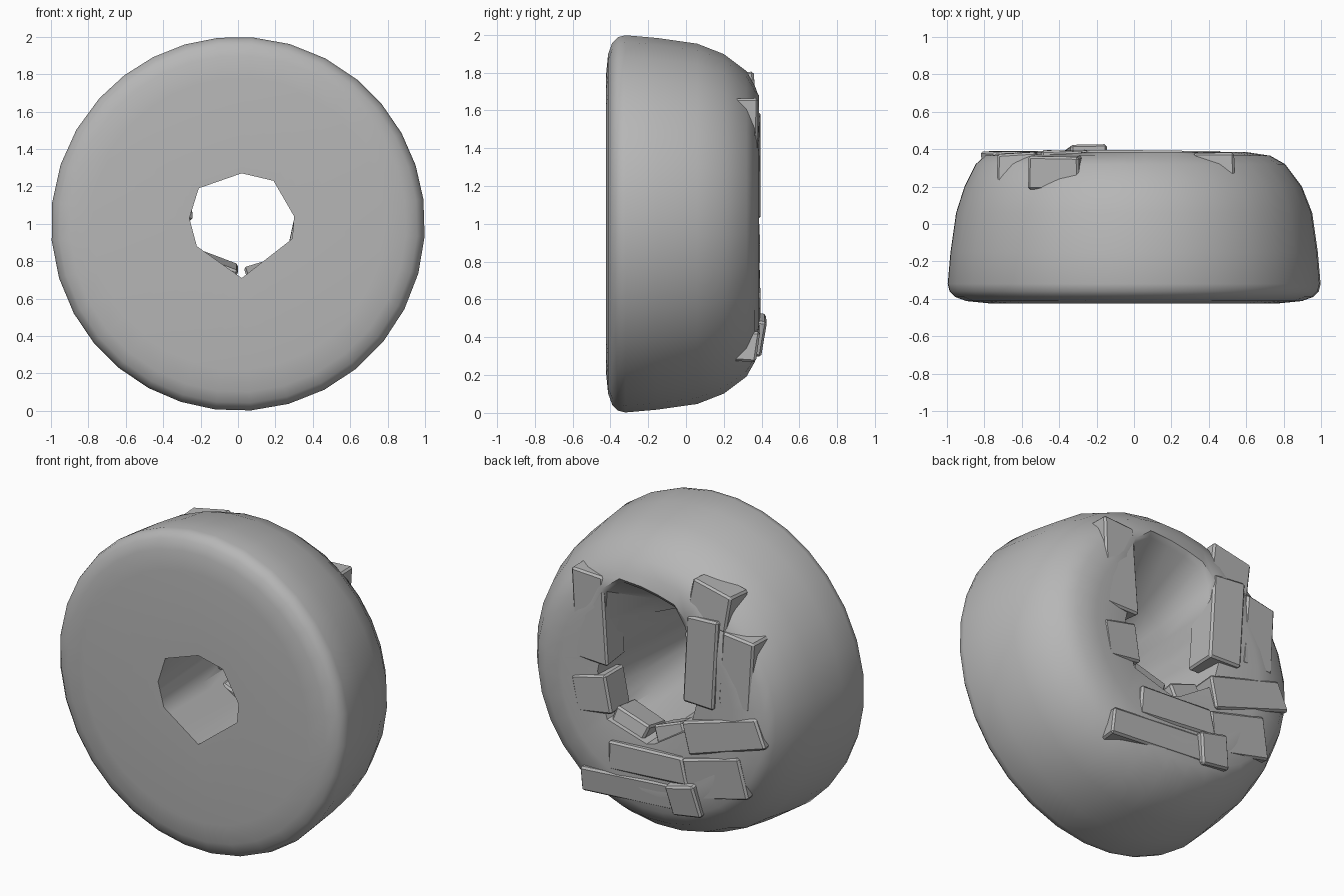
import bpy, bmesh, math, random
from mathutils import Vector, Matrix

random.seed(4)
if "Cube" in bpy.data.objects:
    bpy.data.objects.remove(bpy.data.objects["Cube"], do_unlink=True)

grey = bpy.data.materials.new("plain_grey")
grey.use_nodes = True
colour = (0.47, 0.47, 0.47, 1)
grey.diffuse_color = colour
grey.node_tree.nodes["Principled BSDF"].inputs["Base Color"].default_value = colour

SEGMENTS = 32
CENTRE = 1.0


def add_object(name, bm, smooth_angle):
    bmesh.ops.recalc_face_normals(bm, faces=bm.faces)
    mesh = bpy.data.meshes.new(name)
    bm.to_mesh(mesh)
    bm.free()
    mesh.materials.append(grey)
    obj = bpy.data.objects.new(name, mesh)
    bpy.context.collection.objects.link(obj)
    bpy.ops.object.select_all(action='DESELECT')
    obj.select_set(True)
    bpy.context.view_layer.objects.active = obj
    bpy.ops.object.shade_smooth_by_angle(angle=math.radians(smooth_angle))


def reach(outline, angle):
    """Distance from the centre to a polygon outline in one direction."""
    d = Vector((math.cos(angle), math.sin(angle)))
    for a, b in zip(outline, outline[1:] + outline[:1]):
        a, b = Vector(a), Vector(b)
        e = b - a
        cross = d.x * e.y - d.y * e.x
        if abs(cross) < 1e-9:
            continue
        t = (a.x * e.y - a.y * e.x) / cross
        s = (a.x * d.y - a.y * d.x) / cross
        if t > 0 and -1e-6 <= s <= 1 + 1e-6:
            return t
    return 0.3


# Ring body: the rounded outside, and a faceted hole that widens to the back
front_hole = [(.30, .04), (.19, .23), (.02, .27), (-.21, .19),
              (-.26, .03), (-.22, -.12), (.02, -.29), (.29, -.08)]
back_hole = [(.37, .02), (.32, .25), (.29, .66), (0, .64), (-.22, .58),
             (-.27, .4), (-.33, .04), (-.28, -.15), (0, -.33), (.3, -.24)]
# Outside profile: radius, depth, and extra radius on the fuller -x shoulder
outside = [(.78, -.424, 0), (.9, -.412, 0), (.96, -.39, 0), (.99, -.36, 0),
           (1, -.32, 0), (.985, -.15, 0), (.955, .06, 0), (.9, .2, .01),
           (.81, .32, .04), (.73, .365, .07)]

# Rays pass through the corners of the front hole so that it stays crisp
corner_angles = sorted(math.atan2(z, x) % math.tau for x, z in front_hole)
angles = []
for a, b in zip(corner_angles, corner_angles[1:] + [corner_angles[0] + math.tau]):
    count = max(1, round((b - a) / math.tau * SEGMENTS))
    angles += [a + (b - a) * i / count for i in range(count)]

bm = bmesh.new()
columns = []
for angle in angles:
    inner = reach(front_hole, angle)
    outer = max(reach(back_hole, angle), inner + .01)
    fullness = max(0, -math.cos(angle)) ** 2
    section = [(inner, -.424)]
    section += [(r + extra * fullness, y) for r, y, extra in outside]
    section += [(max(.6, outer + .03), .385), (outer, .36),
                ((inner + outer) / 2, 0)]
    columns.append([bm.verts.new((r * math.cos(angle), y, CENTRE + r * math.sin(angle)))
                    for r, y in section])
for col, nxt in zip(columns, columns[1:] + columns[:1]):
    for i in range(len(col)):
        j = (i + 1) % len(col)
        bm.faces.new((col[i], col[j], nxt[j], nxt[i]))
add_object("ring_body", bm, 40)


# Rough blocks bedded in the back: place from the centre, size, roll and tilt
def block(name, place, size, roll, tilt):
    bm = bmesh.new()
    bmesh.ops.create_cube(bm, size=1)
    for v in bm.verts:
        v.co = Vector([c * s * random.uniform(.92, 1.06) for c, s in zip(v.co, size)])
    turn = Matrix.Rotation(math.radians(roll), 4, 'Y') @ Matrix.Rotation(math.radians(tilt), 4, 'X')
    x, y, z = place
    bm.transform(Matrix.Translation((x, y, CENTRE + z)) @ turn)
    bmesh.ops.bevel(bm, geom=bm.edges[:], offset=.012, segments=1, affect='EDGES')
    add_object(name, bm, 20)


block("back_block_left", (.41, .28, .38), (.22, .2, .56), 3, 0)
block("back_block_lower_left", (.4, .28, -.1), (.24, .2, .24), 12, 0)
block("back_block_upper_right", (-.41, .28, .66), (.28, .18, .24), -12, 4)
block("back_block_inner_right", (-.37, .29, .3), (.22, .2, .58), -4, 0)
block("back_block_outer_right", (-.61, .28, .3), (.22, .2, .46), -5, 0)
block("back_block_right_bar", (-.53, .29, -.12), (.54, .2, .2), 17, 0)
block("back_block_lower_right", (-.46, .28, -.4), (.42, .2, .26), 14, -4)
block("back_block_lower_middle", (0, .29, -.43), (.54, .2, .18), 4, 0)
block("back_block_bottom_bar", (.14, .28, -.62), (.66, .2, .17), 4, -5)
block("back_block_bottom_peak", (-.26, .32, -.58), (.2, .19, .2), 10, -8)
block("hole_block_left", (.17, .23, -.27), (.24, .2, .12), -18, 12)
block("hole_block_right", (-.12, .23, -.25), (.22, .2, .12), 22, 10)
